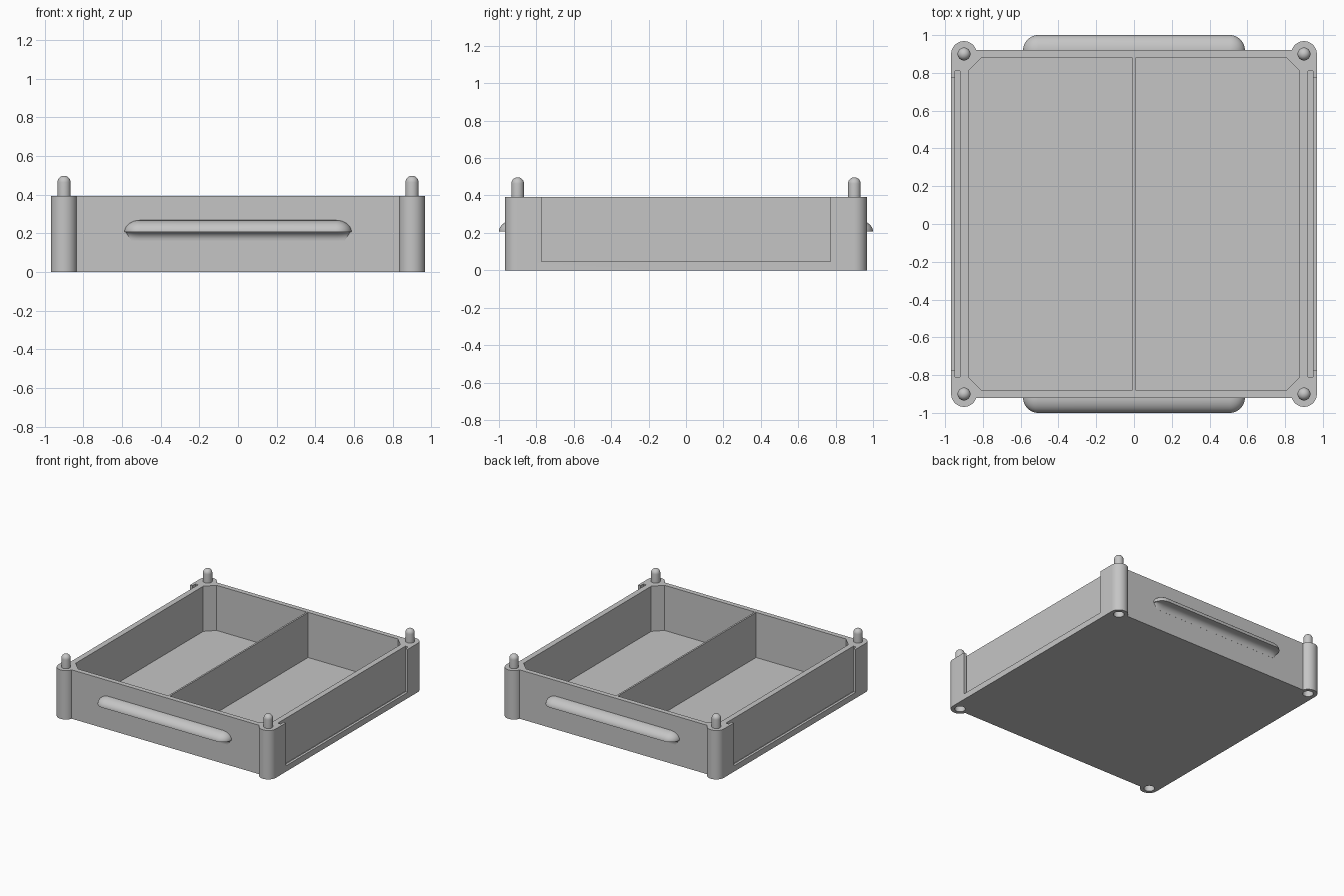
import bpy, bmesh, math
from math import sin, cos, pi

cube = bpy.data.objects.get("Cube")
if cube:
    bpy.data.objects.remove(cube, do_unlink=True)

grey = bpy.data.materials.new("light grey plastic")
grey.use_nodes = True
COLOUR = (0.56, 0.56, 0.56, 1)
grey.diffuse_color = COLOUR
grey.node_tree.nodes["Principled BSDF"].inputs["Base Color"].default_value = COLOUR

# Main dimensions
HALF_X, WALL_Y, HEIGHT = 0.968, 0.92, 0.393
POST, POST_R = 0.90, 0.068
IN_X, IN_Y, CHAMFER, FLOOR = 0.877, 0.88, 0.07, 0.03


def finish(name, bm):
    bmesh.ops.recalc_face_normals(bm, faces=bm.faces)
    mesh = bpy.data.meshes.new(name)
    bm.to_mesh(mesh)
    bm.free()
    mesh.materials.append(grey)
    obj = bpy.data.objects.new(name, mesh)
    bpy.context.collection.objects.link(obj)
    return obj


def prism(name, outline, z0, z1):
    bm = bmesh.new()
    face = bm.faces.new([bm.verts.new((x, y, z0)) for x, y in outline])
    ext = bmesh.ops.extrude_face_region(bm, geom=[face])
    for v in ext["geom"]:
        if isinstance(v, bmesh.types.BMVert):
            v.co.z = z1
    return finish(name, bm)


def box(name, x0, x1, y0, y1, z0, z1):
    return prism(name, [(x0, y0), (x1, y0), (x1, y1), (x0, y1)], z0, z1)


def loft(name, rings):
    """Skin equal-length closed rings and cap both ends."""
    bm = bmesh.new()
    rows = [[bm.verts.new(p) for p in ring] for ring in rings]
    for a, b in zip(rows, rows[1:]):
        n = len(a)
        for i in range(n):
            j = (i + 1) % n
            bm.faces.new((a[i], a[j], b[j], b[i]))
    bm.faces.new(rows[0])
    bm.faces.new(rows[-1])
    return finish(name, bm)


def four_way(quadrant):
    """Mirror a quadrant path (from +x towards +y) into a closed outline."""
    half = quadrant + [(-x, y) for x, y in reversed(quadrant)]
    return half + [(-x, -y) for x, y in half]


def circle(cx, cy, r, n=32):
    return [(cx + r * cos(2 * pi * i / n), cy + r * sin(2 * pi * i / n)) for i in range(n)]


def smooth(obj):
    bpy.ops.object.select_all(action="DESELECT")
    obj.select_set(True)
    bpy.context.view_layer.objects.active = obj
    bpy.ops.object.shade_smooth_by_angle(angle=math.radians(32))


def cut(target, cutter):
    mod = target.modifiers.new("cut", "BOOLEAN")
    mod.operation, mod.solver, mod.object = "DIFFERENCE", "EXACT", cutter
    bpy.context.view_layer.objects.active = target
    bpy.ops.object.modifier_apply(modifier=mod.name)
    bpy.data.objects.remove(cutter, do_unlink=True)


# Tray body with round corner posts
end_angle = pi - math.asin((WALL_Y - POST) / POST_R)
corner = [(POST + POST_R * cos(end_angle * i / 20), POST + POST_R * sin(end_angle * i / 20))
          for i in range(21)]
tray = prism("tray_body", four_way(corner), 0, HEIGHT)

# Inner cavity with chamfered corners
cavity = four_way([(IN_X, IN_Y - CHAMFER), (IN_X - CHAMFER, IN_Y)])
cut(tray, prism("cavity_cutter", cavity, FLOOR, 0.6))

# Side slots for slide-in panels, open at the outside and top
for s in (-1, 1):
    slot = sorted((s * 0.922, s * 0.947))
    window = sorted((s * 0.94, s * 1.1))
    cut(tray, box("slot_cutter", *slot, -0.81, 0.81, 0.03, 0.6))
    cut(tray, box("window_cutter", *window, -0.773, 0.773, 0.047, 0.6))

corners = [(sx, sy) for sx in (-1, 1) for sy in (-1, 1)]

# Stacking sockets under the posts
for sx, sy in corners:
    cut(tray, prism("socket_cutter", circle(sx * POST, sy * POST, 0.039), -0.1, 0.11))
smooth(tray)

# Central divider
box("divider", -0.007, 0.007, -IN_Y, IN_Y, FLOOR - 0.005, HEIGHT - 0.002)

# Domed stacking pegs
PEG_R, PEG_TOP = 0.034, 0.497
for sx, sy in corners:
    levels = [(PEG_R, HEIGHT - 0.01)]
    for i in range(9):
        t = pi / 2 * i / 8.3
        levels.append((PEG_R * cos(t), PEG_TOP - PEG_R + PEG_R * sin(t)))
    rings = [[(x, y, z) for x, y in circle(sx * POST, sy * POST, r, 24)] for r, z in levels]
    side = ("front" if sy < 0 else "back") + ("_left" if sx > 0 else "_right")
    smooth(loft("peg_" + side, rings))

# Hooded pull handles: rounded top, flat lip, cove underneath
STRAIGHT, DEPTH, LIP_Z, COVE = 0.507, 0.08, 0.207, 0.045
levels = []
for i in range(9):
    t = pi / 2 * i / 8
    levels.append((COVE * (1 - cos(t)) + 0.0005, 0.045 + 0.03 * sin(t), LIP_Z - COVE + COVE * sin(t)))
for i in range(13):
    t = pi / 2 * i / 12.2
    levels.append((DEPTH * cos(t), DEPTH * cos(t), LIP_Z + 0.06 * sin(t)))
for name, s in (("front_handle", -1), ("back_handle", 1)):
    rings = []
    for depth, reach, z in levels:
        arc = [(STRAIGHT + reach * cos(pi / 2 * k / 10), depth * sin(pi / 2 * k / 10))
               for k in range(11)]
        path = [(arc[0][0], -0.01)] + arc
        path += [(-x, d) for x, d in reversed(path)]
        rings.append([(x, s * (WALL_Y + d), z) for x, d in path])
    smooth(loft(name, rings))
